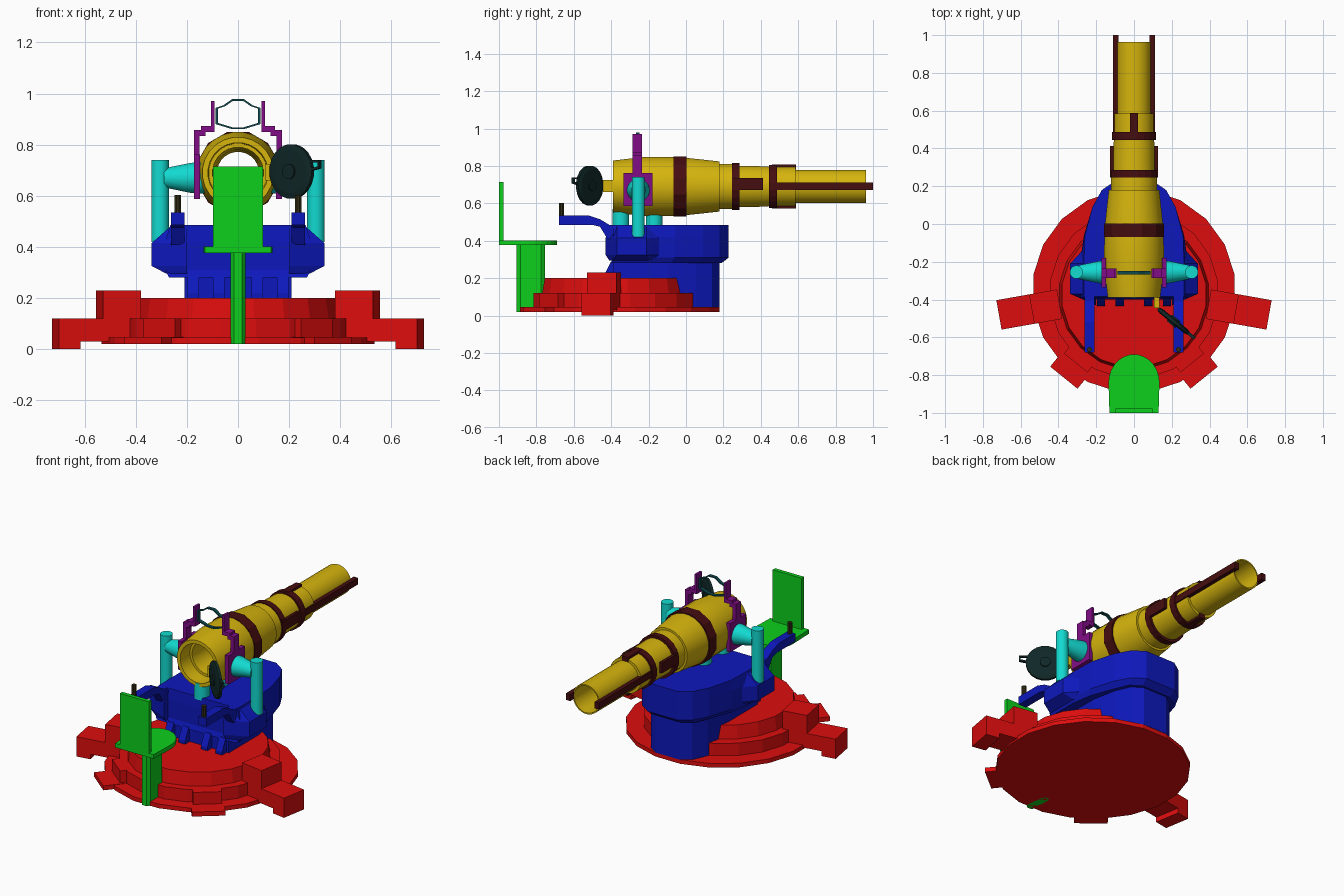
import bpy, bmesh, math
from mathutils import Vector, Matrix

if "Cube" in bpy.data.objects:
    bpy.data.objects.remove(bpy.data.objects["Cube"])

COL = dict(red=(.72, .004, .004), blue=(.004, .009, .5), yellow=(.67, .46, .004),
           cyan=(.006, .7, .63), maroon=(.06, .004, .005), purple=(.22, .004, .24),
           green=(.004, .63, .012), dark=(.005, .02, .02), teal=(.005, .07, .08),
           olive=(.03, .025, .007))
MATS = {}
for k, c in COL.items():
    MATS[k] = bpy.data.materials.new(k)
    MATS[k].diffuse_color = (*c, 1)


def loft(name, rings, col, cap=True, closed=False, smooth=False, mat=None):
    """Skin a list of equal-length point rings."""
    bm = bmesh.new()
    vs = [[bm.verts.new(p) for p in r] for r in rings]
    n = len(rings[0])
    pairs = list(zip(vs, vs[1:])) + ([(vs[-1], vs[0])] if closed else [])
    for a, b in pairs:
        for i in range(n):
            j = (i + 1) % n
            bm.faces.new((a[i], a[j], b[j], b[i]))
    if cap and not closed:
        bm.faces.new(vs[0])
        bm.faces.new(vs[-1])
    bmesh.ops.recalc_face_normals(bm, faces=bm.faces)
    me = bpy.data.meshes.new(name)
    bm.to_mesh(me)
    bm.free()
    me.materials.append(MATS[col])
    ob = bpy.data.objects.new(name, me)
    bpy.context.collection.objects.link(ob)
    if mat:
        me.transform(mat)
    if smooth:
        bpy.ops.object.select_all(action='DESELECT')
        ob.select_set(True)
        bpy.context.view_layer.objects.active = ob
        bpy.ops.object.shade_smooth_by_angle(angle=math.radians(30))
    return ob


def turn(name, c, axis, prof, col, n=20, **kw):
    """Revolve (distance, radius) pairs about an axis through c."""
    q = Vector(axis).to_track_quat('Z', 'Y')
    rings = [[Vector(c) + q @ Vector((r * math.cos(t), r * math.sin(t), d))
              for t in [2 * math.pi * (i + .5) / n for i in range(n)]] for d, r in prof]
    return loft(name, rings, col, **kw)


def box(name, x, y, z, col, mat=None):
    return loft(name, [[(x[0], y[0], h), (x[1], y[0], h), (x[1], y[1], h), (x[0], y[1], h)]
                       for h in z], col, mat=mat)


def mirrored(pts):
    return pts + [(-x, y) for x, y in reversed(pts)]


def plan(name, layers, col):
    """Stack symmetric half outlines at given heights."""
    return loft(name, [[(x, y, z) for x, y in mirrored(p)] for z, p in layers], col)


def side_prism(name, pts, x0, x1, col):
    return loft(name, [[(x, y, z) for y, z in pts] for x in (x0, x1)], col)


SIDES = ((-1, 'left'), (1, 'right'))

# stepped round base
turn('base_plate', (0, -.355, 0), (0, 0, 1), [(.02, .54), (.045, .54)], 'red')
turn('base_step', (0, -.37, 0), (0, 0, 1), [(.04, .45), (.12, .45)], 'red')
turn('base_top', (0, -.375, 0), (0, 0, 1), [(.11, .4), (.2, .385)], 'red')

# outriggers and rear lugs, placed radially
for s, side in SIDES:
    a = math.radians(-10) if s > 0 else math.radians(190)
    M = Matrix.Translation((0, -.355, 0)) @ Matrix.Rotation(a, 4, 'Z')
    w = (-.079, .079)
    loft('outrigger_' + side, [[(r, y, z) for r, z in
         ((.38, .03), (.64, .03), (.64, 0), (.726, 0), (.726, .12), (.38, .12))] for y in w],
         'red', mat=M)
    box('outrigger_block_' + side, (.40, .55), w, (.03, .23), 'red', M)
    a = math.radians(-51) if s > 0 else math.radians(231)
    M = Matrix.Translation((0, -.355, 0)) @ Matrix.Rotation(a, 4, 'Z')
    box('base_lug_' + side, (.4, .59), (-.093, .093), (.02, .047), 'red', M)
    box('base_lug_step_' + side, (.38, .49), (-.08, .08), (.04, .12), 'red', M)

# pedestal and mount body
low = [(.08, .18), (.14, .14), (.18, .05), (.21, -.1), (.21, -.39)]
plan('pedestal', [(.045, low), (.29, low)], 'blue')
low2 = [(.1, .19), (.16, .15), (.2, .06), (.25, -.08), (.27, -.2), (.27, -.4)]
wide = [(.1, .228), (.17, .18), (.22, .09), (.265, -.06), (.285, -.2), (.285, -.39)]
top = [(.1, .228), (.17, .18), (.22, .09), (.26, -.06), (.265, -.2), (.265, -.385)]
plan('mount_body', [(.28, low2), (.31, wide), (.42, wide), (.485, top)], 'blue')
for s, side in SIDES:
    loft('mount_wing_' + side, [[(s * x, y, z) for x, y in o] for z, o in (
        (.295, [(.2, -.1), (.28, -.19), (.28, -.39), (.2, -.41)]),
        (.325, [(.2, -.06), (.338, -.21), (.338, -.37), (.2, -.43)]),
        (.415, [(.2, -.06), (.338, -.21), (.338, -.37), (.2, -.43)]),
        (.475, [(.2, -.06), (.27, -.21), (.27, -.37), (.2, -.39)]))], 'blue')
    for i, x in enumerate((.075, .175)):
        side_prism(f'pedestal_rib_{side}_{i}', [(-.3, .19), (-.435, .19), (-.435, .22),
                   (-.40, .29), (-.3, .29)], s * (x - .022), s * (x + .022), 'blue')
    side_prism('rear_arm_' + side, [(-.68, .535), (-.52, .535), (-.46, .515), (-.41, .485),
               (-.33, .485), (-.33, .40), (-.42, .41), (-.46, .475), (-.5, .485), (-.68, .485)],
               s * .21, s * .262, 'blue')
    turn('arm_pin_' + side, (s * .236, -.665, 0), (0, 0, 1), [(.53, .014), (.603, .014)],
         'olive', 8)
    # trunnion posts and cones
    turn('trunnion_post_' + side, (s * .305, -.255, 0), (0, 0, 1),
         [(.42, .035), (.74, .035)], 'cyan', 16, smooth=True)
    turn('trunnion_cone_' + side, (0, -.255, .67), (s, 0, 0),
         [(.13, .063), (.185, .06), (.29, .038)], 'cyan', 16, smooth=True)
    # stepped sight bracket
    box('bracket_plate_' + side, (s * .148, s * .172), (-.335, -.18), (.587, .762), 'purple')
    loft('sight_bracket_' + side, [[(s * x, y, z) for x, z in (
        (.15, .74), (.172, .74), (.172, .858), (.145, .858), (.145, .873), (.106, .873),
        (.106, .97), (.092, .97), (.092, .85), (.128, .85), (.128, .833), (.15, .833))]
        for y in (-.285, -.235)], 'purple')

# columns carrying the barrel
for i, y in enumerate((-.348, -.17)):
    turn(f'barrel_support_{i}', (0, y, 0), (0, 0, 1), [(.47, .045), (.57, .045)], 'cyan', 16,
         smooth=True)

# sight frame: a thin eight-cornered loop
half = [(.085, .882), (.085, .943), (.055, .953), (.022, .976)]
loop = half + [(-x, z) for x, z in reversed(half)] + [(-.022, .863), (.022, .863)]
mid = Vector((0, .918))
loft('sight_frame', [[(x * k, y, .918 + (z - .918) * k) for x, z in loop]
     for k, y in ((1.04, -.268), (1.04, -.248), (.92, -.248), (.92, -.268))],
     'teal', closed=True)

# hollow barrel
Z = .69
turn('barrel', (0, 0, Z), (0, 1, 0), [
    (-.39, .14), (-.22, .16), (-.03, .158), (.18, .135), (.18, .122), (.28, .122), (.28, .112),
    (.44, .108), (.44, .106), (.585, .106), (.585, .09), (.963, .09), (.963, .082), (.3, .082),
    (.0, .09), (-.3, .1), (-.3, .115), (-.39, .118)], 'yellow', 24, closed=True, smooth=True)

# barrel bands and rails
for nm, a, b, ro, ri, n in (('rear', -.068, .002, .165, .14, 12), ('middle', .247, .285, .128, .1, 20),
                            ('front', .445, .487, .117, .095, 20)):
    turn(f'barrel_band_{nm}', (0, 0, Z), (0, 1, 0), [(a, ri), (a, ro), (b, ro), (b, ri)],
         'maroon', n, closed=True)
for s, side in SIDES:
    box('short_rail_' + side, (s * .108, s * .126), (.25, .412), (.672, .735), 'maroon').data.transform(
        Matrix.Translation((0, 0, 0)))
    box('long_rail_' + side, (s * .082, s * .111), (.445, 1.0), (.672, .712), 'maroon')
    box('band_tab_' + side, (-.02, .02), (.46, .588), (Z + s * .09, Z + s * .117), 'maroon')

# open breech door with boss, hinge and handle
d = Vector((.63, .777, 0))
c = Vector((.21, -.515, .695))
turn('breech_door', c, d, [(-.014, .085), (-.008, .107), (.008, .107), (.014, .085)], 'dark', 20)
turn('door_boss', c, d, [(-.022, .03), (.022, .03)], 'dark', 12)
box('door_hinge', (.105, .135), (-.445, -.37), (.66, .725), 'yellow')
R = Matrix.Translation(c) @ Matrix.Rotation(math.atan2(-.63, .777), 4, 'Z')
loft('door_handle', [[(x, y, z) for x, z in pts] for pts, y in (
    (((.09, .0), (.145, .012), (.145, .044), (.09, .044)), -.008),
    (((.09, .0), (.145, .012), (.145, .044), (.09, .044)), .008),
    (((.09, .01), (.136, .02), (.136, .036), (.09, .036)), .008),
    (((.09, .01), (.136, .02), (.136, .036), (.09, .036)), -.008))], 'dark', closed=True, mat=R)

# operator seat
arc = [(.135 * math.cos(t), -.84 + .15 * math.sin(t))
       for t in [math.pi / 2 * i / 7 for i in range(7)]]
seat = [(.13, -1.0)] + arc + [(.012, -.69)]
plan('seat_pad', [(.376, seat), (.402, seat)], 'green')
box('seat_back', (-.098, .098), (-1.0, -.976), (.40, .715), 'green')
post = [(.015, -.905), (.03, -.885), (.03, -.775), (.015, -.755)]
plan('seat_post', [(.02, post), (.38, post)], 'green')

for m in bpy.data.materials:
    if m.users and not m.is_grease_pencil:
        m.use_nodes = True
        m.node_tree.nodes["Principled BSDF"].inputs["Base Color"].default_value = m.diffuse_color
